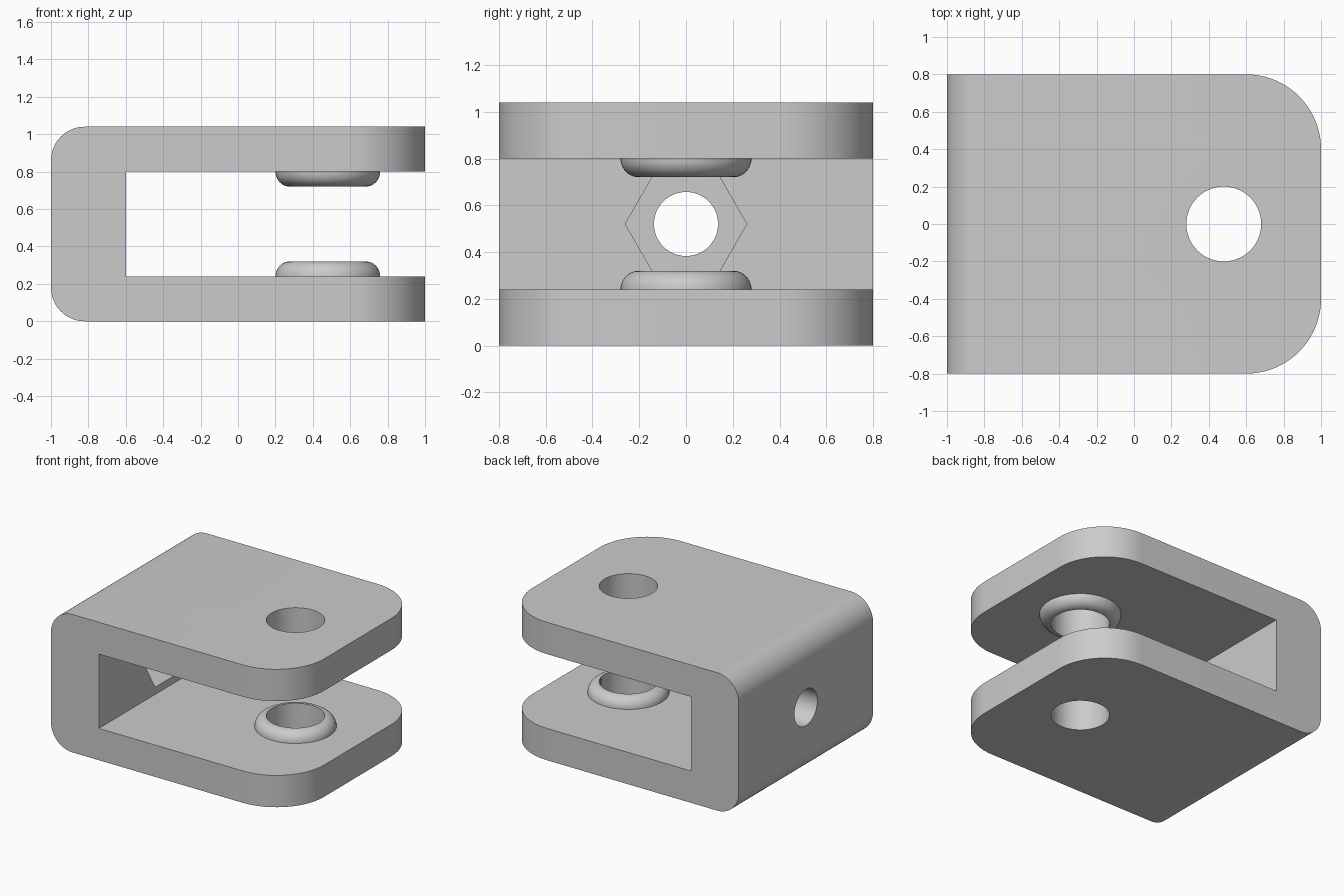
import bpy, bmesh, math
from mathutils import Matrix

cube = bpy.data.objects.get("Cube")
if cube:
    bpy.data.objects.remove(cube, do_unlink=True)

# Main dimensions
HEIGHT, PLATE, HALF_WIDTH = 1.04, 0.24, 0.8
MID = HEIGHT / 2
PIN_X = 0.48

grey = bpy.data.materials.new("light_grey")
grey.use_nodes = True
grey.diffuse_color = (0.6, 0.6, 0.6, 1)
grey.node_tree.nodes["Principled BSDF"].inputs["Base Color"].default_value = (0.6, 0.6, 0.6, 1)


def make_object(name, bm):
    bmesh.ops.recalc_face_normals(bm, faces=bm.faces)
    mesh = bpy.data.meshes.new(name)
    bm.to_mesh(mesh)
    bm.free()
    mesh.materials.append(grey)
    obj = bpy.data.objects.new(name, mesh)
    bpy.context.collection.objects.link(obj)
    return obj


def cylinder(name, radius, depth, sides, matrix):
    bm = bmesh.new()
    bmesh.ops.create_cone(bm, cap_ends=True, segments=sides, radius1=radius,
                          radius2=radius, depth=depth, matrix=matrix)
    return make_object(name, bm)


def combine(target, tool, operation):
    mod = target.modifiers.new(operation, "BOOLEAN")
    mod.operation, mod.object, mod.solver = operation, tool, "EXACT"
    bpy.context.view_layer.objects.active = target
    bpy.ops.object.modifier_apply(modifier=mod.name)
    bpy.data.objects.remove(tool, do_unlink=True)


def bevel_edges(bm, rule, radius, segments):
    edges = [e for e in bm.edges if rule(*(v.co for v in e.verts))]
    bmesh.ops.bevel(bm, geom=edges, offset=radius, segments=segments,
                    profile=0.5, affect="EDGES")


# Clevis body: C-shaped profile extruded across the width
top = HEIGHT - PLATE
profile = [(-1, 0), (1, 0), (1, PLATE), (-0.6, PLATE),
           (-0.6, top), (1, top), (1, HEIGHT), (-1, HEIGHT)]
bm = bmesh.new()
face = bm.faces.new([bm.verts.new((x, -HALF_WIDTH, z)) for x, z in profile])
extruded = bmesh.ops.extrude_face_region(bm, geom=[face])["geom"]
bmesh.ops.translate(bm, vec=(0, 2 * HALF_WIDTH, 0),
                    verts=[g for g in extruded if isinstance(g, bmesh.types.BMVert)])
# Rounded plate ends, then rounded back edges
bevel_edges(bm, lambda a, b: min(a.x, b.x) > 0.99 and abs(a.y - b.y) < 0.01, 0.4, 20)
bevel_edges(bm, lambda a, b: max(a.x, b.x) < -0.99 and abs(a.z - b.z) < 0.01, 0.18, 14)
body = make_object("clevis_body", bm)

# Rounded bosses on the inner faces of both plates
arc = [math.radians(90 * i / 10) for i in range(11)]
ring = [(0, -0.04), (0.28, -0.04)]
ring += [(0.202 + 0.078 * math.cos(a), 0.08 * math.sin(a)) for a in arc] + [(0, 0.08)]
for base, direction in ((PLATE, 1), (top, -1)):
    bm = bmesh.new()
    verts = [bm.verts.new((r, 0, z)) for r, z in ring]
    edges = [bm.edges.new(pair) for pair in zip(verts, verts[1:])]
    bmesh.ops.spin(bm, geom=verts + edges, cent=(0, 0, 0), axis=(0, 0, 1),
                   angle=math.tau, steps=64)
    bmesh.ops.remove_doubles(bm, verts=bm.verts, dist=0.0001)
    bm.transform(Matrix.Translation((PIN_X, 0, base)) @ Matrix.Diagonal((1, 1, direction, 1)))
    combine(body, make_object("boss", bm), "UNION")

# Pin hole through both plates
combine(body, cylinder("pin_hole", 0.2, 3, 64, Matrix.Translation((PIN_X, 0, MID))), "DIFFERENCE")

# Bolt hole through the back wall, with a hexagonal nut pocket inside
turn = Matrix.Rotation(math.pi / 2, 4, "Y")
combine(body, cylinder("bolt_hole", 0.137, 0.8, 48,
                       Matrix.Translation((-0.8, 0, MID)) @ turn), "DIFFERENCE")
point_sideways = Matrix.Rotation(math.pi / 2, 4, "X")
pocket = cylinder("nut_pocket", 0.26, 0.44, 6, Matrix.Translation((-0.6, 0, MID)) @ turn)
# Put two hexagon corners on the horizontal centre line
reach = max(abs(v.co.y) for v in pocket.data.vertices)
if reach < 0.25:
    pocket.data.transform(Matrix.Translation((0, 0, MID)) @ point_sideways
                          @ Matrix.Translation((0, 0, -MID)))
combine(body, pocket, "DIFFERENCE")

# Smooth shading with sharp edges kept
bpy.ops.object.select_all(action="DESELECT")
body.select_set(True)
bpy.context.view_layer.objects.active = body
bpy.ops.object.shade_smooth_by_angle(angle=math.radians(30))
